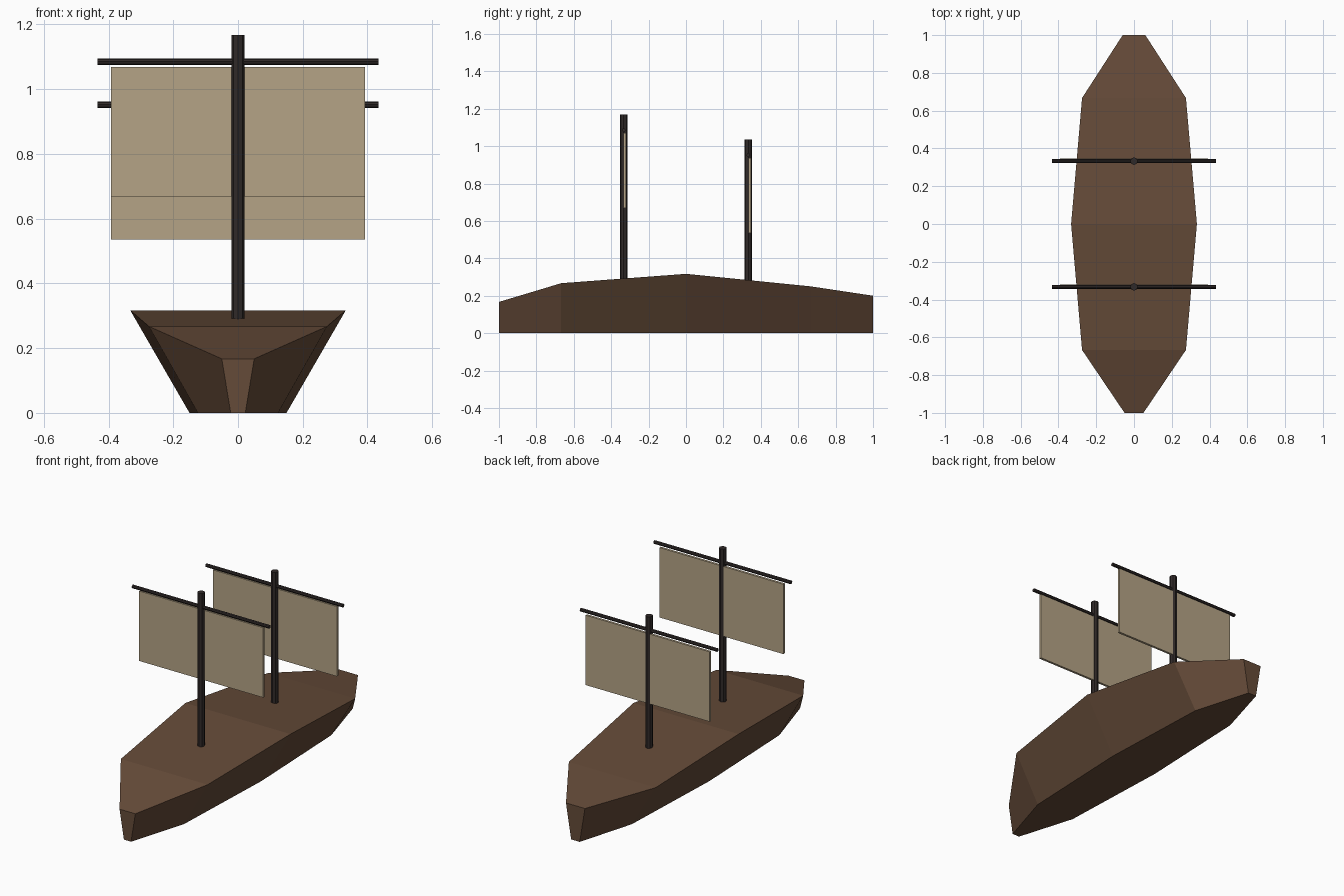
import bpy, bmesh
from math import pi

cube = bpy.data.objects.get("Cube")
if cube:
    bpy.data.objects.remove(cube)


def material(name, color):
    m = bpy.data.materials.new(name)
    m.use_nodes = True
    m.diffuse_color = (*color, 1)
    m.node_tree.nodes["Principled BSDF"].inputs["Base Color"].default_value = (*color, 1)
    return m


wood = material("brown_wood", (0.13, 0.07, 0.04))
spar = material("dark_spar", (0.03, 0.023, 0.022))
cloth = material("tan_cloth", (0.46, 0.37, 0.24))


def finish(obj, name, mat):
    obj.name = name
    obj.data.materials.append(mat)
    return obj


def pole(name, radius, length, location, rotation=(0, 0, 0)):
    bpy.ops.mesh.primitive_cylinder_add(vertices=8, radius=radius, depth=length,
                                        location=location, rotation=rotation)
    return finish(bpy.context.object, name, spar)


# Hull: lofted stations of (y, half width at deck, deck height)
stations = [(-1, 0.05, 0.167), (-0.667, 0.275, 0.267), (0, 0.333, 0.317),
            (0.667, 0.275, 0.25), (1, 0.06, 0.2)]
KEEL_RATIO = 0.45
bm = bmesh.new()
rings = []
for y, w, z in stations:
    k = w * KEEL_RATIO
    rings.append([bm.verts.new(p) for p in ((-w, y, z), (w, y, z), (k, y, 0), (-k, y, 0))])
for a, b in zip(rings, rings[1:]):
    for i in range(4):
        j = (i + 1) % 4
        bm.faces.new((a[i], a[j], b[j], b[i]))
bm.faces.new(rings[0])
bm.faces.new(rings[-1])
bmesh.ops.recalc_face_normals(bm, faces=bm.faces)
mesh = bpy.data.meshes.new("hull")
bm.to_mesh(mesh)
bm.free()
hull = bpy.data.objects.new("hull", mesh)
bpy.context.collection.objects.link(hull)
finish(hull, "hull", wood)


# Masts, each with a yard and a square sail
def rig(prefix, y, base, top):
    pole(prefix + "_mast", 0.02, top - base, (0, y, (base + top) / 2))
    yard_z = top - 0.083
    pole(prefix + "_yard", 0.01, 0.867, (0, y, yard_z), (0, pi / 2, 0))
    sail_top = yard_z - 0.016
    bpy.ops.mesh.primitive_cube_add(size=1, location=(0, y + 0.0067, sail_top - 0.2))
    sail = finish(bpy.context.object, prefix + "_sail", cloth)
    sail.scale = (0.785, 0.0133, 0.4)


rig("front", -0.333, 0.25, 1.168)
rig("rear", 0.333, 0.25, 1.035)
